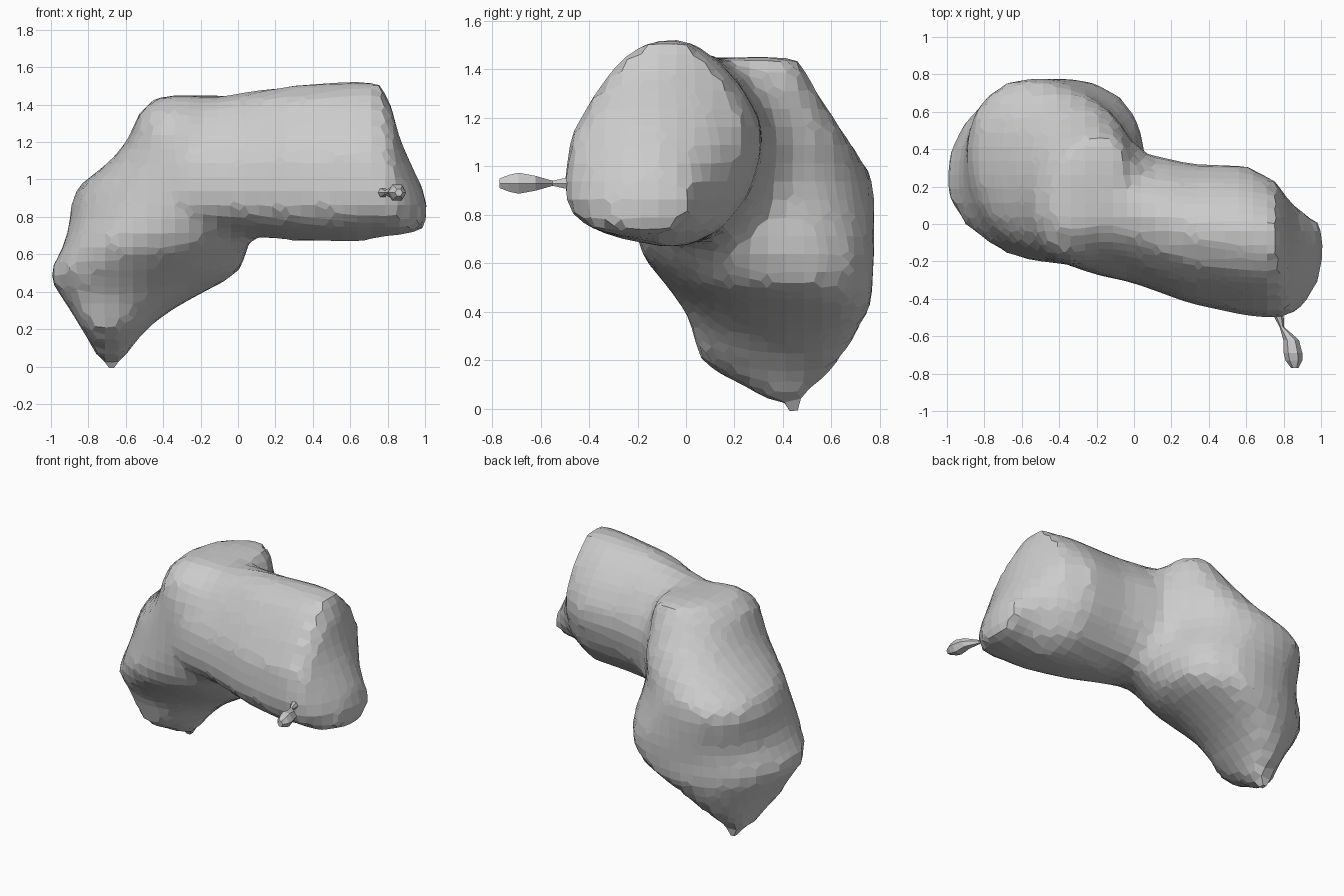
import bpy, bmesh, math
from mathutils import Vector


def make_object(name, bm):
    bmesh.ops.recalc_face_normals(bm, faces=bm.faces[:])
    mesh = bpy.data.meshes.new(name)
    bm.to_mesh(mesh)
    bm.free()
    obj = bpy.data.objects.new(name, mesh)
    bpy.context.collection.objects.link(obj)
    return obj


def loft(bm, rings):
    """Skin a list of equal-length point rings and cap both ends."""
    loops = [[bm.verts.new(p) for p in ring] for ring in rings]
    n = len(loops[0])
    for a, b in zip(loops, loops[1:]):
        for i in range(n):
            j = (i + 1) % n
            bm.faces.new((a[i], a[j], b[j], b[i]))
    bm.faces.new(loops[0][::-1])
    bm.faces.new(loops[-1])


def oval(n, power, skew=0.0):
    """Unit superellipse; skew leans it along a diagonal, same bounding box."""
    def bulge(v):
        return math.copysign(abs(v) ** (2 / power), v)
    angles = [2 * math.pi * i / n for i in range(n)]
    return [(bulge(math.cos(a)), bulge(math.sin(a + skew))) for a in angles]


def fit(pt, lo0, hi0, lo1, hi1):
    return ((lo0 + hi0) / 2 + pt[0] * (hi0 - lo0) / 2,
            (lo1 + hi1) / 2 + pt[1] * (hi1 - lo1) / 2)


# Standing lobe: z, skew, x min, x max, y min, y max
lobe_sections = [
    (-0.03, 0.0, -0.71, -0.66, 0.42, 0.48),
    (0.07, 0.2, -0.77, -0.59, 0.27, 0.51),
    (0.19, 0.3, -0.83, -0.50, 0.05, 0.64),
    (0.30, 0.3, -0.90, -0.36, 0.03, 0.70),
    (0.42, 0.28, -0.98, -0.14, -0.01, 0.77),
    (0.49, 0.25, -1.02, 0.00, -0.07, 0.77),
    (0.65, 0.08, -0.93, 0.07, -0.20, 0.78),
    (0.80, -0.12, -0.90, 0.06, -0.22, 0.78),
    (0.94, -0.25, -0.89, 0.04, -0.22, 0.78),
    (1.03, -0.15, -0.77, 0.03, -0.22, 0.73),
    (1.15, 0.0, -0.63, 0.02, -0.22, 0.65),
    (1.28, 0.15, -0.56, 0.00, -0.20, 0.56),
    (1.38, 0.3, -0.52, -0.01, -0.14, 0.51),
    (1.45, 0.4, -0.42, -0.06, -0.02, 0.46),
]

# Sideways arm: x, lean of the top towards the back, y min, y max, z min, z max
arm_sections = [
    (-0.52, 0, -0.12, 0.30, 0.82, 1.25),
    (-0.36, 0, -0.22, 0.38, 0.76, 1.41),
    (-0.20, 0, -0.28, 0.40, 0.71, 1.44),
    (0.00, 0, -0.32, 0.40, 0.69, 1.47),
    (0.30, 0, -0.43, 0.33, 0.67, 1.51),
    (0.60, 0.02, -0.50, 0.31, 0.66, 1.53),
    (0.75, 0.06, -0.52, 0.22, 0.68, 1.53),
    (0.81, 0.06, -0.52, 0.14, 0.69, 1.43),
    (0.87, 0.04, -0.48, 0.08, 0.70, 1.21),
    (0.95, 0.02, -0.39, 0.05, 0.71, 1.04),
    (1.01, 0, -0.26, 0.00, 0.74, 0.90),
]
arm_profile = [(-1, -.5), (-.95, .05), (-.68, .5), (-.38, .86), (0, 1),
               (.3, .95), (.65, .68), (.92, .32), (1, 0), (.86, -.5),
               (.52, -.88), (.1, -1), (-.5, -.9), (-.86, -.75)]

bm = bmesh.new()
loft(bm, [[(*fit(p, *s[2:]), s[0]) for p in oval(24, 2.2, s[1])]
          for s in lobe_sections])
loft(bm, [[(s[0], *fit((p[0] + s[1] * (1 + p[1]), p[1]), *s[2:]))
           for p in arm_profile] for s in arm_sections])
body = make_object("bent_body", bm)

# Fuse both lobes into one faceted skin
remesh = body.modifiers.new("fuse", 'REMESH')
remesh.mode = 'VOXEL'
remesh.voxel_size = 0.075
remesh.use_smooth_shade = False
smooth = body.modifiers.new("soften", 'SMOOTH')
smooth.factor = 0.2
smooth.iterations = 1

# Small spindle nub on the front of the arm: centre, half width, half height
nub_sections = [((0.77, -0.48, 0.93), .03, .03), ((0.79, -0.55, 0.93), .012, .012),
                ((0.84, -0.62, 0.93), .042, .035), ((0.85, -0.69, 0.93), .05, .05),
                ((0.855, -0.73, 0.93), .045, .04), ((0.86, -0.77, 0.93), .02, .022)]
bm = bmesh.new()
loft(bm, [[Vector(c) + Vector((x * w, 0, z * h)) for x, z in oval(6, 2)]
          for c, w, h in nub_sections])
make_object("small_nub", bm)
